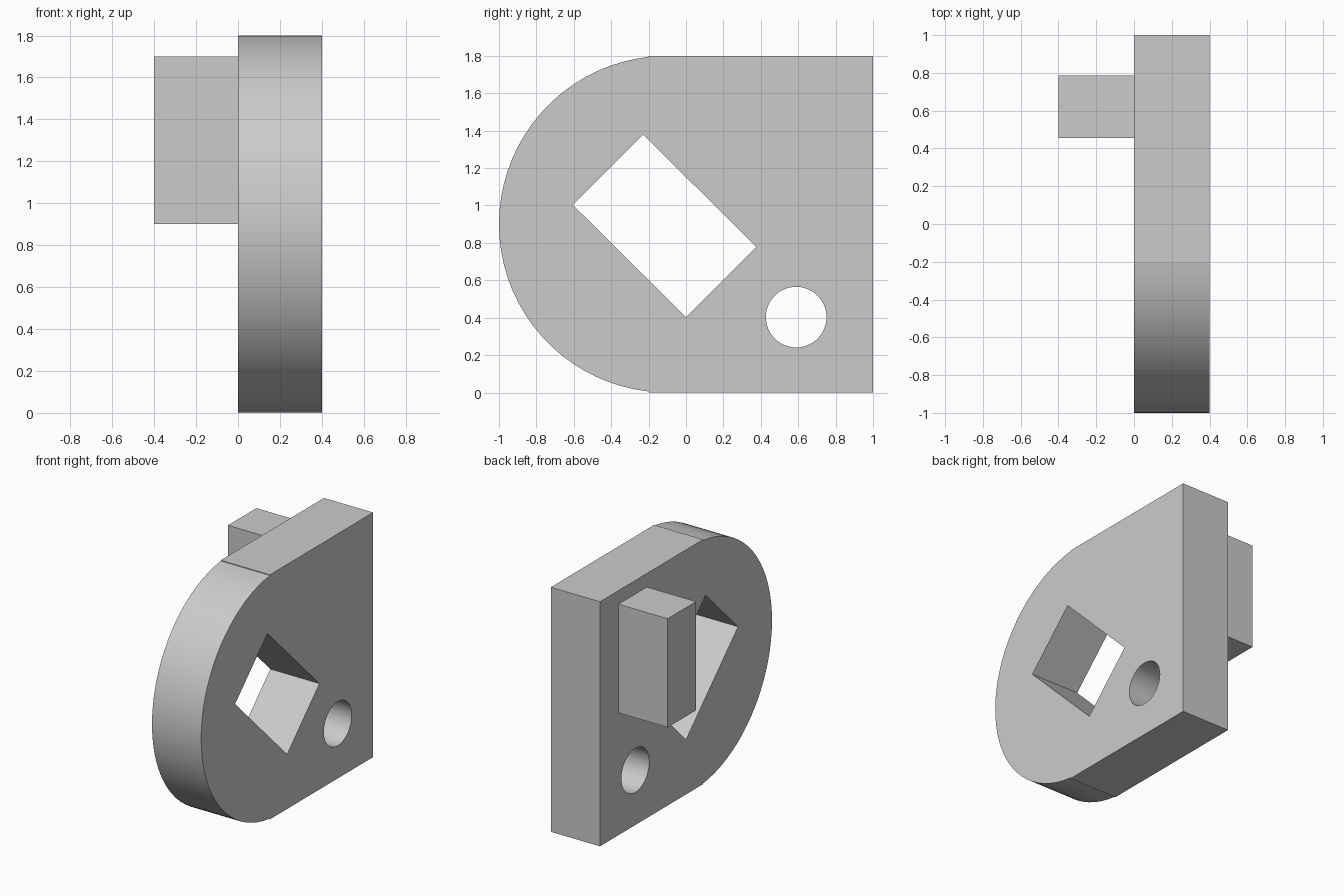
import bpy
import bmesh
from math import acos, cos, sin, pi, radians

cube = bpy.data.objects.get("Cube")
if cube:
    bpy.data.objects.remove(cube, do_unlink=True)

GREY = (0.6, 0.6, 0.6, 1)
grey = bpy.data.materials.new("plain grey")
grey.use_nodes = True
grey.diffuse_color = GREY
grey.node_tree.nodes["Principled BSDF"].inputs["Base Color"].default_value = GREY


def prism(name, outline, x0, x1):
    """Extrude a (y, z) outline along x."""
    bm = bmesh.new()
    face = bm.faces.new([bm.verts.new((x0, y, z)) for y, z in outline])
    side = bmesh.ops.extrude_face_region(bm, geom=[face])["geom"]
    verts = [v for v in side if isinstance(v, bmesh.types.BMVert)]
    bmesh.ops.translate(bm, verts=verts, vec=(x1 - x0, 0, 0))
    bmesh.ops.recalc_face_normals(bm, faces=bm.faces)
    mesh = bpy.data.meshes.new(name)
    bm.to_mesh(mesh)
    bm.free()
    mesh.materials.append(grey)
    obj = bpy.data.objects.new(name, mesh)
    bpy.context.collection.objects.link(obj)
    return obj


def arc(y, z, r, start, end, steps):
    angles = [start + (end - start) * i / steps for i in range(steps + 1)]
    return [(y + r * cos(a), z + r * sin(a)) for a in angles]


def activate(obj):
    bpy.ops.object.select_all(action='DESELECT')
    obj.select_set(True)
    bpy.context.view_layer.objects.active = obj


# Plate: square back, with a round front set a hair inside the straight edges
radius, seam, centre = 0.9, -0.2, -0.1
start = acos((seam - centre) / radius)
round_front = arc(centre, radius, radius, start, 2 * pi - start, 36)
plate = prism("plate", [(1, 0), (1, 1.8), (seam, 1.8)] + round_front + [(seam, 0)], 0, 0.4)

# Tilted rectangular window and round hole through the plate
cutters = [
    prism("window_cutter", [(-0.605, 1.003), (-0.229, 1.379), (0.376, 0.779), (0, 0.403)], -0.1, 0.5),
    prism("hole_cutter", arc(0.589, 0.403, 0.162, 0, 2 * pi, 64)[:-1], -0.1, 0.5),
]
activate(plate)
for cutter in cutters:
    cutter.hide_render = True
    cut = plate.modifiers.new(cutter.name, 'BOOLEAN')
    cut.operation = 'DIFFERENCE'
    cut.solver = 'EXACT'
    cut.object = cutter
    bpy.ops.object.modifier_apply(modifier=cut.name)
    bpy.data.objects.remove(cutter, do_unlink=True)
bpy.ops.object.shade_smooth_by_angle(angle=radians(30))

# Upright block on the right face of the plate
prism("side_block", [(0.455, 0.9), (0.785, 0.9), (0.785, 1.7), (0.455, 1.7)], -0.4, 0)
